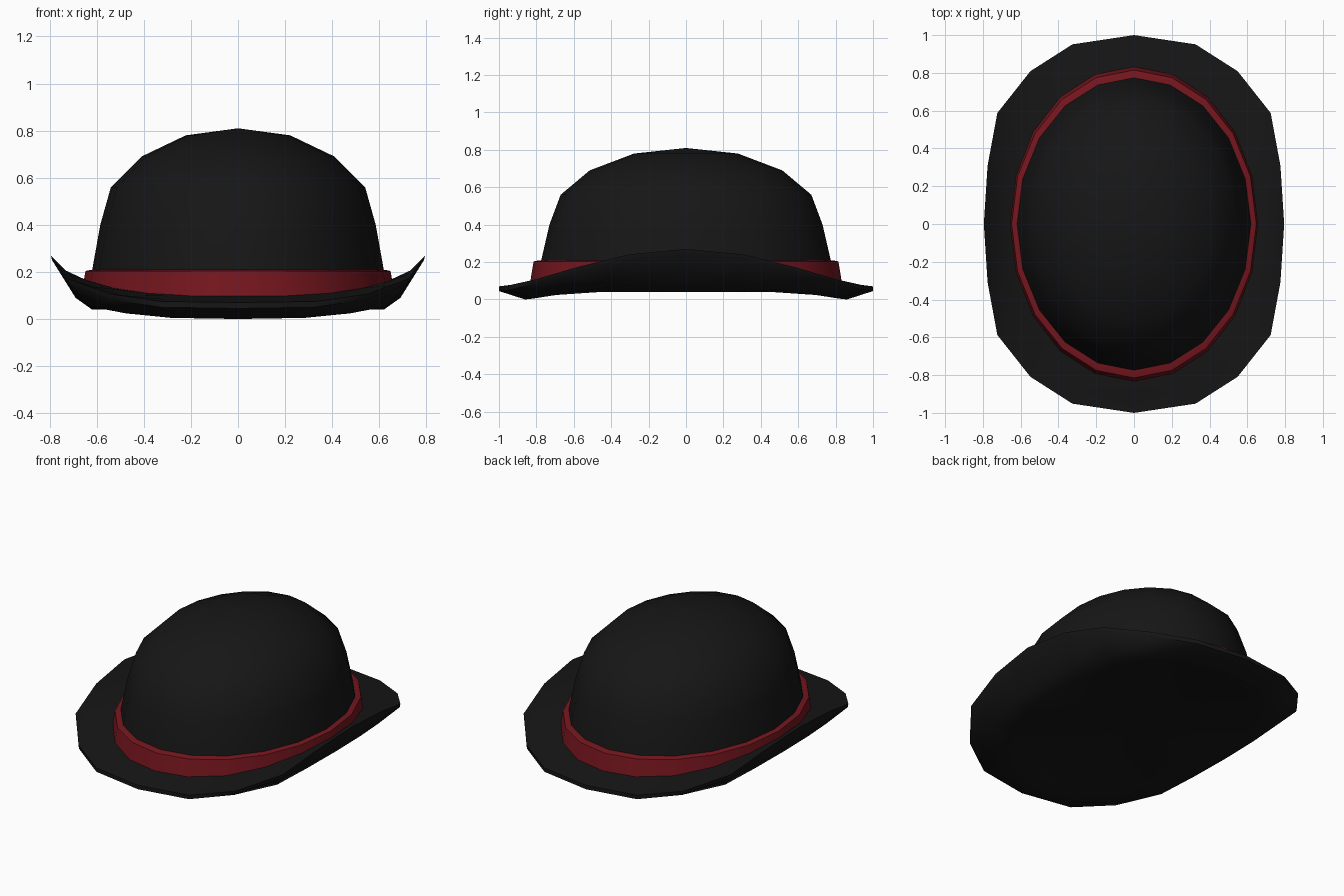
import bpy, bmesh, math

if "Cube" in bpy.data.objects:
    bpy.data.objects.remove(bpy.data.objects["Cube"])

N = 20
# squared-off oval: x factor for each 18 degree step of a quarter turn
WIDE = [1, .975, .91, .69, .41, 0]


def material(name, rgb):
    m = bpy.data.materials.new(name)
    m.diffuse_color = (*rgb, 1)
    m.use_nodes = True
    m.node_tree.nodes["Principled BSDF"].inputs["Base Color"].default_value = m.diffuse_color
    return m


def ring(rx, ry, z_end, z_side=None, square=False, power=3.2):
    """Oval of N points; z rises from the ends (y axis) to the sides (x axis)."""
    z_side = z_end if z_side is None else z_side
    pts = []
    for i in range(N):
        a = 2 * math.pi * i / N
        c, s = math.cos(a), math.sin(a)
        k = min(i % 10, 10 - i % 10)
        x = math.copysign(WIDE[k], c) if square else c
        pts.append((rx * x, ry * s, z_end + (z_side - z_end) * abs(c) ** power))
    return pts


def loft(name, rings, mat, bottom=None, top=None, angle=35):
    bm = bmesh.new()
    loops = [[bm.verts.new(p) for p in r] for r in rings]
    for a, b in zip(loops, loops[1:]):
        for i in range(N):
            j = (i + 1) % N
            bm.faces.new((a[i], a[j], b[j], b[i]))
    for z, loop in ((bottom, loops[0]), (top, loops[-1])):
        if z is not None:
            tip = bm.verts.new((0, 0, z))
            for i in range(N):
                bm.faces.new((loop[i], loop[(i + 1) % N], tip))
    bmesh.ops.recalc_face_normals(bm, faces=bm.faces)
    me = bpy.data.meshes.new(name)
    bm.to_mesh(me)
    bm.free()
    me.materials.append(mat)
    ob = bpy.data.objects.new(name, me)
    bpy.context.collection.objects.link(ob)
    bpy.ops.object.select_all(action='DESELECT')
    ob.select_set(True)
    bpy.context.view_layer.objects.active = ob
    bpy.ops.object.shade_smooth_by_angle(angle=math.radians(angle))
    return ob


felt = material("black_felt", (.008, .008, .008))
ribbon = material("red_ribbon", (.18, .008, .013))

# domed crown
loft("crown", [ring(.635, .79, .09), ring(.62, .775, .205), ring(.585, .73, .40),
               ring(.54, .67, .56), ring(.41, .515, .69), ring(.222, .278, .78)],
     felt, top=.81, angle=60)

# ribbon band with a narrow sloped top
loft("hat_band", [ring(.67, .835, .08), ring(.648, .815, .203), ring(.64, .805, .206),
                  ring(.615, .77, .21)], ribbon)

# upturned brim: underside, rolled edge, upper side
loft("brim", [ring(.62, .78, .04),
              ring(.69, .86, 0, .09, True, 2.5),
              ring(.79, 1.0, .045, .25, True),
              ring(.795, 1.0, .07, .27, True),
              ring(.73, .92, .08, .205, True),
              ring(.655, .825, .098, .165),
              ring(.61, .76, .10, .15)],
     felt, bottom=.04, angle=50)
